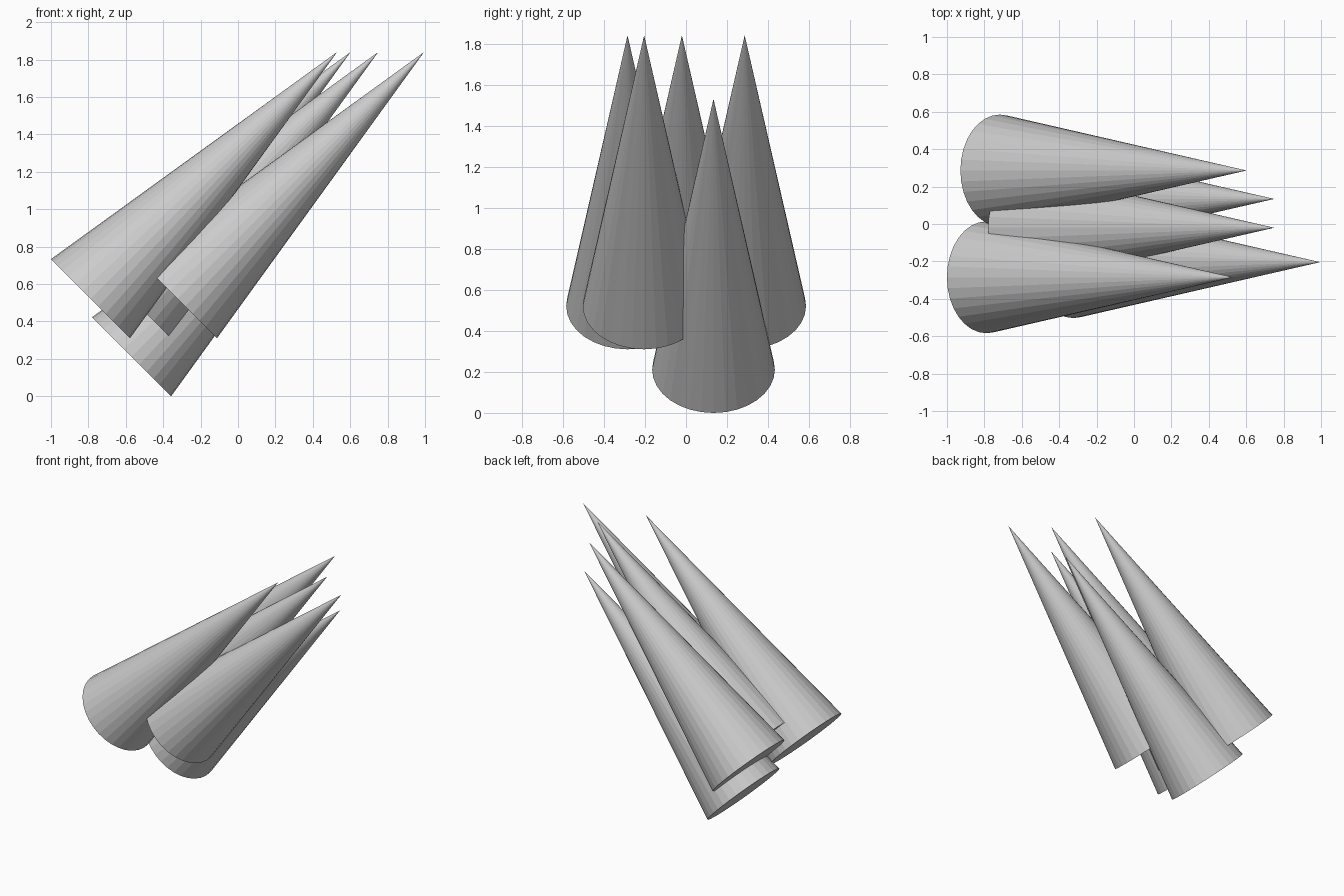
import bpy
from math import radians
from mathutils import Vector

if "Cube" in bpy.data.objects:
    bpy.data.objects.remove(bpy.data.objects["Cube"])

RADIUS, LENGTH = 0.299, 1.865
AXIS = Vector((1, 0, 1)).normalized()


# One flat-faceted spike leaning 45 degrees towards +x, placed by its tip
def spike(name, tip):
    centre = Vector(tip) - AXIS * LENGTH / 2
    bpy.ops.mesh.primitive_cone_add(vertices=32, radius1=RADIUS, radius2=0,
                                    depth=LENGTH, location=centre,
                                    rotation=(0, radians(45), 0))
    bpy.context.object.name = name


# Cluster of five identical spikes
spike("front_spike", (0.53, -0.285, 1.84))
spike("back_spike", (0.602, 0.286, 1.84))
spike("middle_spike", (0.75, -0.02, 1.84))
spike("right_spike", (0.995, -0.204, 1.84))
spike("low_spike", (0.75, 0.134, 1.53))
